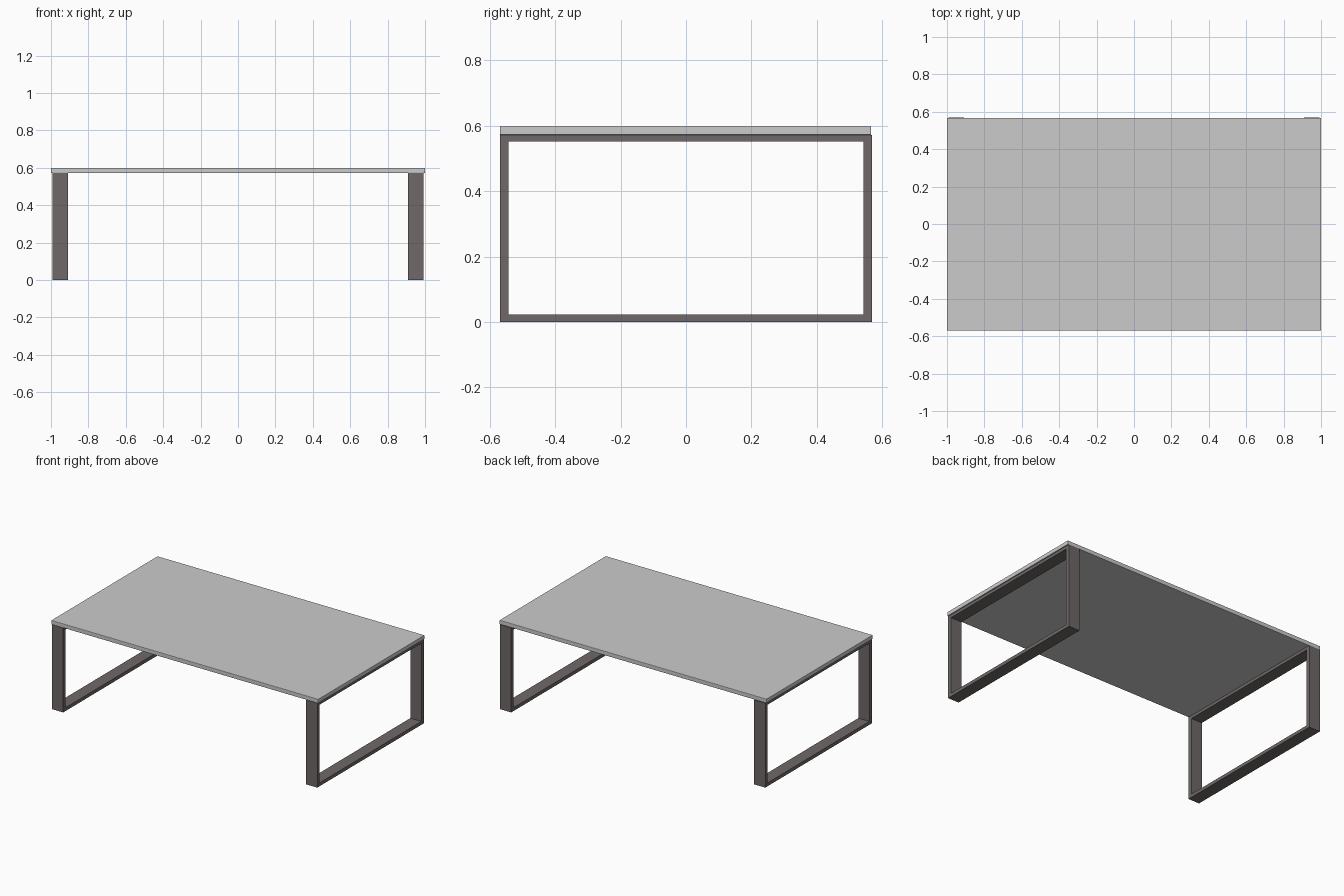
import bpy, bmesh

if "Cube" in bpy.data.objects:
    bpy.data.objects.remove(bpy.data.objects["Cube"])


def make_object(name, bm, color):
    bmesh.ops.recalc_face_normals(bm, faces=bm.faces)
    mesh = bpy.data.meshes.new(name)
    bm.to_mesh(mesh)
    bm.free()
    obj = bpy.data.objects.new(name, mesh)
    bpy.context.collection.objects.link(obj)
    if color:
        mat = bpy.data.materials.new(name + "_finish")
        mat.diffuse_color = color
        mat.use_nodes = True
        mat.node_tree.nodes["Principled BSDF"].inputs["Base Color"].default_value = mat.diffuse_color
        mesh.materials.append(mat)
    return obj


# Closed rectangular loop leg, flat bar section
def loop_leg(name, x0, x1):
    outer = [(-0.57, 0), (0.57, 0), (0.57, 0.572), (-0.57, 0.572)]
    inner = [(-0.544, 0.023), (0.544, 0.023), (0.544, 0.552), (-0.544, 0.552)]
    bm = bmesh.new()
    rings = [[bm.verts.new((x, y, z)) for y, z in loop]
             for x, loop in ((x0, outer), (x1, outer), (x1, inner), (x0, inner))]
    for a in range(4):
        b = (a + 1) % 4
        for i in range(4):
            j = (i + 1) % 4
            bm.faces.new((rings[a][i], rings[a][j], rings[b][j], rings[b][i]))
    return make_object(name, bm, (0.16, 0.14, 0.14, 1))


loop_leg("left_leg_frame", -0.993, -0.91)
loop_leg("right_leg_frame", 0.91, 0.993)

# Table top slab with finely eased edges
bm = bmesh.new()
bmesh.ops.create_cube(bm, size=1)
for v in bm.verts:
    v.co.x *= 2
    v.co.y = v.co.y * 1.137 - 0.0015
    v.co.z = 0.586 + v.co.z * 0.028
top = make_object("table_top", bm, None)
bevel = top.modifiers.new("eased_edges", 'BEVEL')
bevel.width = 0.003
bevel.segments = 2
